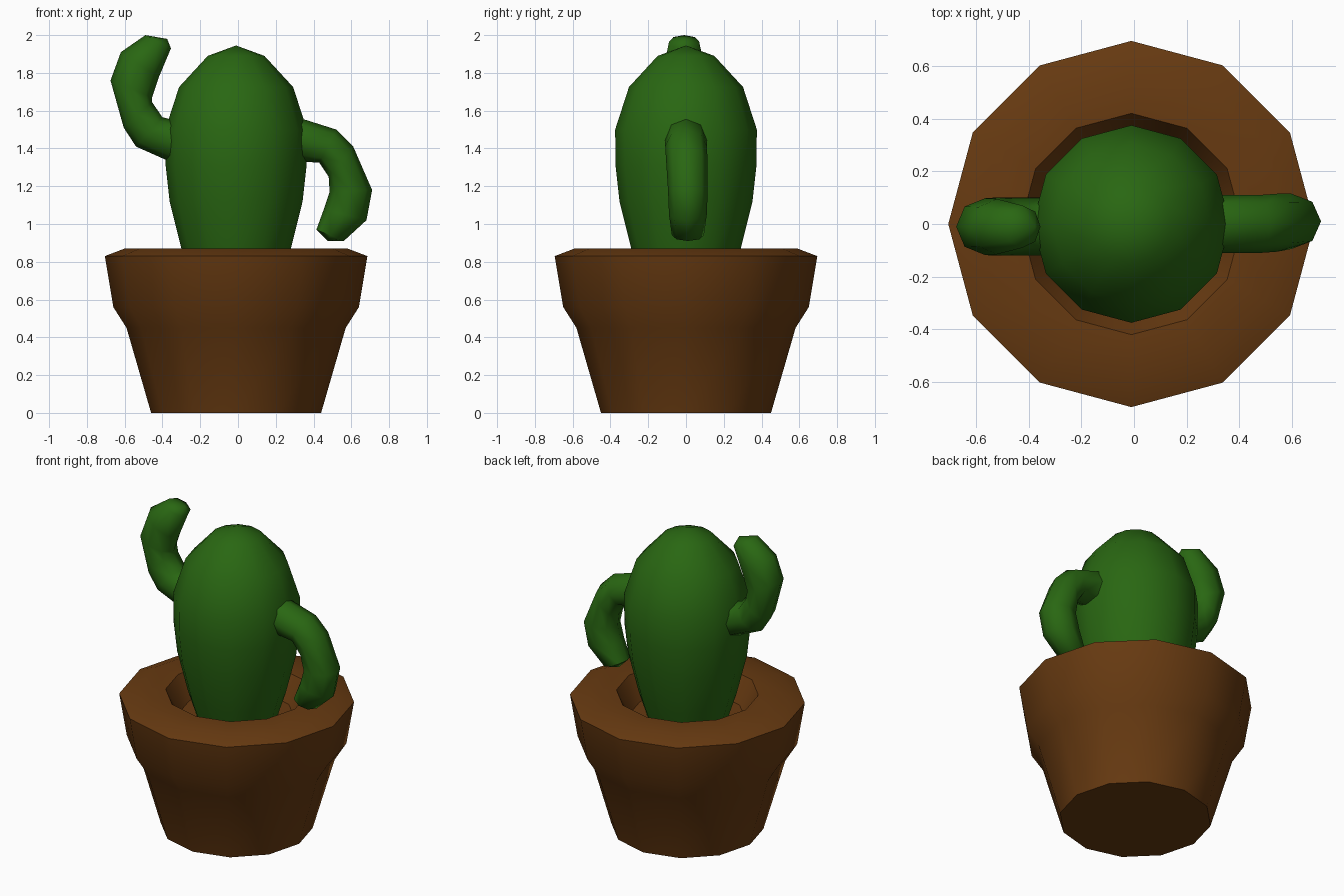
import bpy, bmesh, math
from mathutils import Vector

if "Cube" in bpy.data.objects:
    bpy.data.objects.remove(bpy.data.objects["Cube"])

CX = -0.01  # axis of pot and body


def material(name, rgb):
    m = bpy.data.materials.new(name)
    m.diffuse_color = (*rgb, 1)
    m.use_nodes = True
    m.node_tree.nodes["Principled BSDF"].inputs["Base Color"].default_value = m.diffuse_color
    return m


brown = material("terracotta brown", (0.135, 0.042, 0.0055))
green = material("cactus green", (0.022, 0.135, 0.006))


def skin(name, rings, mat, angle, start=None, end=None):
    """Bridge rings of points, closing each end with a tip point or a flat cap."""
    bm = bmesh.new()
    rows = [[bm.verts.new(p) for p in r] for r in rings]
    n = len(rows[0])
    for a, b in zip(rows, rows[1:]):
        for i in range(n):
            j = (i + 1) % n
            bm.faces.new((a[i], a[j], b[j], b[i]))
    for row, tip in ((rows[0], start), (rows[-1], end)):
        if tip is None:
            bm.faces.new(row)
        else:
            t = bm.verts.new(tip)
            for i in range(n):
                bm.faces.new((row[i], row[(i + 1) % n], t))
    bmesh.ops.recalc_face_normals(bm, faces=bm.faces)
    me = bpy.data.meshes.new(name)
    bm.to_mesh(me)
    bm.free()
    me.materials.append(mat)
    ob = bpy.data.objects.new(name, me)
    bpy.context.collection.objects.link(ob)
    bpy.ops.object.select_all(action='DESELECT')
    ob.select_set(True)
    bpy.context.view_layer.objects.active = ob
    bpy.ops.object.shade_smooth_by_angle(angle=math.radians(angle))
    return ob


def circle(r, z, n=12):
    return [(CX + r * math.cos(i * math.tau / n), r * math.sin(i * math.tau / n), z)
            for i in range(n)]


def arm_ring(outer, inner, width, y, n=8):
    """Elliptical ring spanning an outer and an inner silhouette point (x, z)."""
    o = Vector((outer[0], y, outer[1]))
    i = Vector((inner[0], y, inner[1]))
    c, d = (o + i) / 2, (o - i) / 2
    return [c + d * math.cos(k * math.tau / n) + Vector((0, width * math.sin(k * math.tau / n), 0))
            for k in range(n)]


# Pot: outer wall, thick flat rim and sloping inside down to the floor
pot = [(0.45, 0), (0.58, 0.45), (0.65, 0.56), (0.695, 0.83), (0.59, 0.87),
       (0.42, 0.87), (0.34, 0.72)]
skin("pot", [circle(r, z) for r, z in pot], brown, 32)

# Cactus body
body = [(0.235, 0.70), (0.29, 0.87), (0.352, 1.12), (0.373, 1.31), (0.375, 1.50),
        (0.302, 1.725), (0.15, 1.89)]
skin("cactus_body", [circle(r, z) for r, z in body], green, 60, end=(CX, 0, 1.945))

# Raised arm on the left: (outer point, inner point, half width, y)
left = [((-0.25, 1.33), (-0.25, 1.55), 0.11, -0.01),
        ((-0.36, 1.33), (-0.34, 1.55), 0.11, -0.01),
        ((-0.54, 1.41), (-0.40, 1.565), 0.11, -0.01),
        ((-0.605, 1.51), (-0.455, 1.645), 0.11, -0.01),
        ((-0.675, 1.76), (-0.455, 1.67), 0.108, -0.01),
        ((-0.62, 1.91), (-0.42, 1.775), 0.105, -0.01),
        ((-0.49, 2.0), (-0.355, 1.93), 0.08, -0.01)]
skin("left_arm", [arm_ring(*r) for r in left], green, 60, end=(-0.375, -0.01, 1.98))

# Drooping arm on the right
right = [((0.22, 1.56), (0.22, 1.33), 0.11, 0),
         ((0.33, 1.56), (0.34, 1.33), 0.11, 0),
         ((0.52, 1.50), (0.43, 1.325), 0.11, 0),
         ((0.61, 1.41), (0.48, 1.25), 0.11, 0.005),
         ((0.71, 1.18), (0.485, 1.17), 0.105, 0.01),
         ((0.68, 1.02), (0.455, 1.08), 0.10, 0.01),
         ((0.56, 0.91), (0.415, 0.97), 0.085, 0.01)]
skin("right_arm", [arm_ring(*r) for r in right], green, 60, end=(0.475, 0.01, 0.91))
